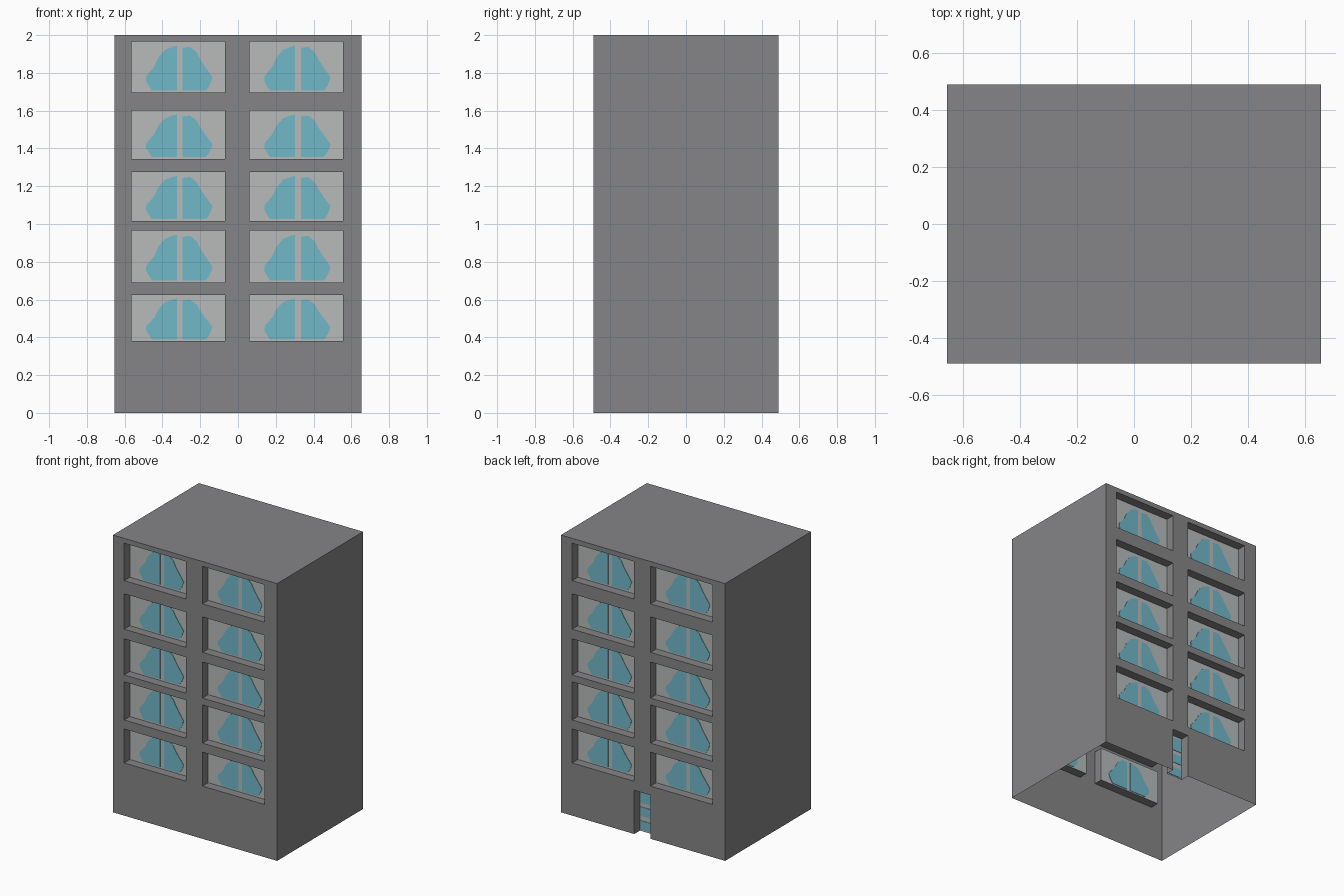
import bpy, bmesh, math
from mathutils import Matrix

if "Cube" in bpy.data.objects:
    bpy.data.objects.remove(bpy.data.objects["Cube"])

W, D, H = 0.655, 0.49, 2.0      # half width, half depth, height
P = 0.065                       # recess depth of windows and door
XS = [-W, -0.565, -0.07, 0.06, 0.555, W]
ROWS = [(0.38, 0.625), (0.69, 0.965), (1.015, 1.275), (1.345, 1.60), (1.695, 1.965)]
DOOR_H = 0.315
ROT = Matrix.Rotation(math.pi, 4, 'Z')


def material(name, rgb):
    m = bpy.data.materials.new(name)
    m.diffuse_color = (*rgb, 1)
    m.use_nodes = True
    m.node_tree.nodes["Principled BSDF"].inputs["Base Color"].default_value = m.diffuse_color
    return m


GREY = material("wall grey", (0.235, 0.235, 0.246))
LIGHT = material("curtain light grey", (0.48, 0.50, 0.50))
BLUE = material("glass blue", (0.168, 0.479, 0.578))


def finish(bm, name, mat):
    me = bpy.data.meshes.new(name)
    bm.to_mesh(me)
    bm.free()
    me.materials.append(mat)
    ob = bpy.data.objects.new(name, me)
    bpy.context.collection.objects.link(ob)


def face(bm, pts, m=Matrix()):
    bm.faces.new([bm.verts.new(m @ Matrix.Translation(p).translation) for p in pts])


def rect(x0, x1, z0, z1):
    return [(x0, z0), (x1, z0), (x1, z1), (x0, z1)]


def plate(bm, outline, m):
    # thin glass plate showing on both sides of its pane
    y0, y1 = -D + P - 0.003, -D + P + 0.003
    face(bm, [(x, y0, z) for x, z in outline], m)
    face(bm, [(x, y1, z) for x, z in reversed(outline)], m)
    for a, b in zip(outline, outline[1:] + outline[:1]):
        face(bm, [(a[0], y0, a[1]), (a[0], y1, a[1]), (b[0], y1, b[1]), (b[0], y0, b[1])], m)


# glass seen between parted curtains, as fractions of the window (anticlockwise)
LEFT = [(.49, .04), (.49, .92), (.44, .90), (.36, .84), (.29, .69), (.245, .51),
        (.16, .32), (.16, .22), (.22, .04)]
RIGHT = [(.55, .04), (.80, .04), (.84, .15), (.87, .30), (.79, .51), (.74, .65),
         (.70, .79), (.63, .90), (.55, .88)]

shell, panes, glass, door, door_glass = (bmesh.new() for _ in range(5))


def recess(rc, pane_bm, m, edges=(0, 1, 2, 3)):
    for i in edges:
        a, b = rc[i], rc[(i + 1) % 4]
        face(shell, [(a[0], -D, a[1]), (b[0], -D, b[1]),
                     (b[0], -D + P, b[1]), (a[0], -D + P, a[1])], m)
    face(pane_bm, [(x, -D + P, z) for x, z in rc], m)


def wall(m, has_door):
    # sheet wall cut into cells, windows pushed inward
    zs = [0.0] + [z for r in ROWS for z in r] + [H]
    for i in range(5):
        for j in range(len(zs) - 1):
            x0, x1, z0, z1 = XS[i], XS[i + 1], zs[j], zs[j + 1]
            if i in (1, 3) and j % 2:
                recess(rect(x0, x1, z0, z1), panes, m)
                for shape in (LEFT, RIGHT):
                    plate(glass, [(x0 + u * (x1 - x0), z0 + v * (z1 - z0)) for u, v in shape], m)
                continue
            if has_door and i == 2 and j == 0:
                recess(rect(x0, x1, 0, DOOR_H), door, m, (1, 2, 3))
                for a, b in ((0.01, 0.075), (0.11, 0.175), (0.205, 0.30)):
                    plate(door_glass, rect(x0 + 0.008, x1 - 0.008, a, b), m)
                z0 = DOOR_H
            face(shell, [(x, -D, z) for x, z in rect(x0, x1, z0, z1)], m)


wall(Matrix(), False)
wall(ROT, True)
# side walls and roof; the underside stays open
for m in (Matrix(), ROT):
    face(shell, [(W, -D, 0), (W, D, 0), (W, D, H), (W, -D, H)], m)
face(shell, [(-W, -D, H), (W, -D, H), (W, D, H), (-W, D, H)])
bmesh.ops.remove_doubles(shell, verts=shell.verts, dist=1e-4)
for g in (glass, door_glass):
    bmesh.ops.remove_doubles(g, verts=g.verts, dist=1e-5)

finish(shell, "building_shell", GREY)
finish(panes, "window_curtains", LIGHT)
finish(glass, "window_glass", BLUE)
finish(door, "door_panel", LIGHT)
finish(door_glass, "door_glass", BLUE)
